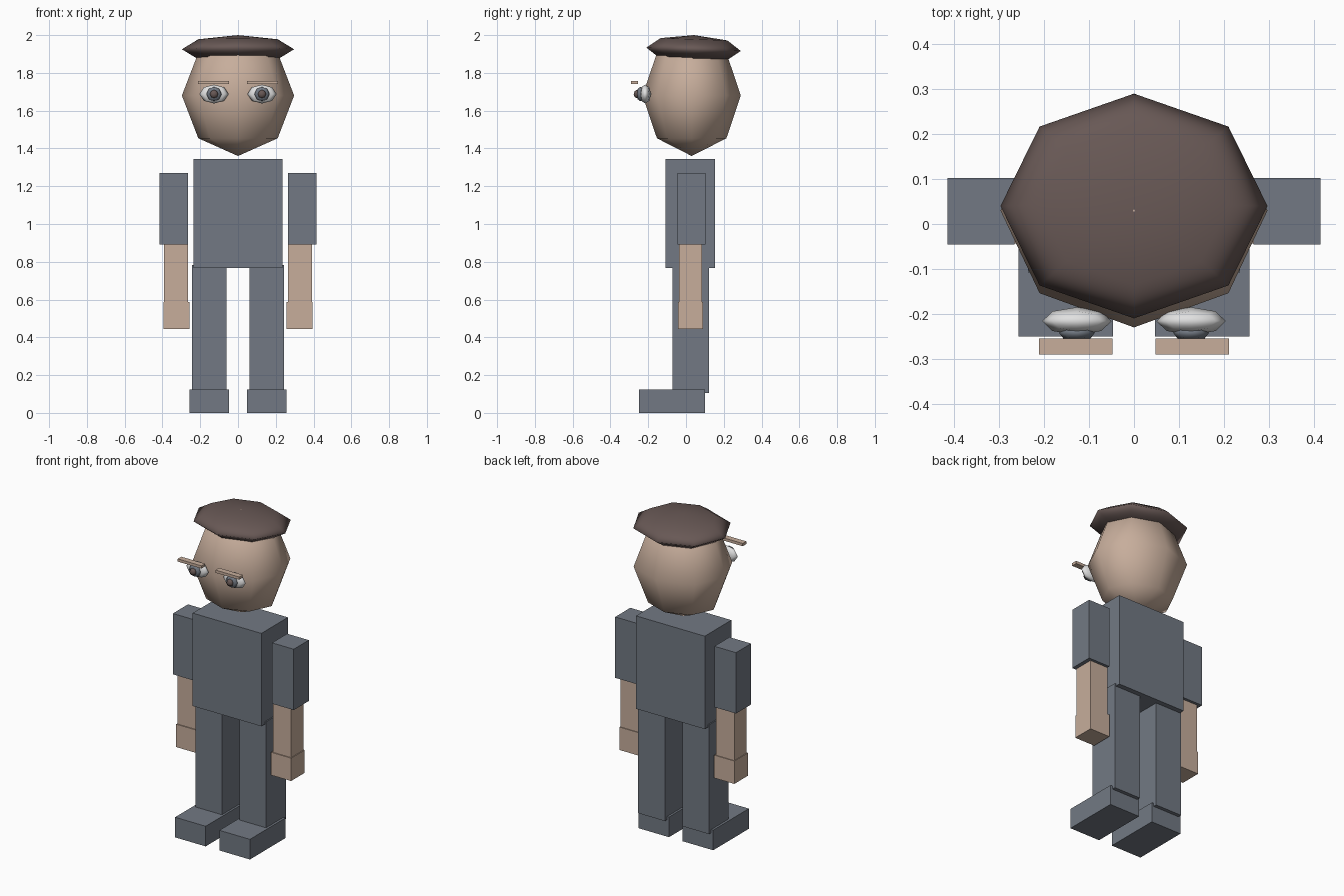
import bpy
import math

default = bpy.data.objects.get("Cube")
if default:
    bpy.data.objects.remove(default, do_unlink=True)


def material(name, rgb):
    mat = bpy.data.materials.new(name)
    mat.use_nodes = True
    mat.diffuse_color = (*rgb, 1)
    mat.node_tree.nodes["Principled BSDF"].inputs["Base Color"].default_value = (*rgb, 1)
    return mat


slate = material("slate cloth", (0.168, 0.191, 0.227))
skin = material("skin", (0.57, 0.42, 0.33))
brown = material("dark brown", (0.138, 0.098, 0.091))
white = material("eye white", (0.75, 0.75, 0.75))


def box(name, x, y, z, mat):
    """Box from (low, high) extents on each axis."""
    spans = (x, y, z)
    bpy.ops.mesh.primitive_cube_add(size=1, location=[(a + b) / 2 for a, b in spans])
    ob = bpy.context.object
    ob.name = name
    ob.scale = [b - a for a, b in spans]
    ob.data.materials.append(mat)


def ball(name, centre, radii, mat, tilt=0):
    """Coarse smooth-shaded ellipsoid."""
    bpy.ops.mesh.primitive_uv_sphere_add(segments=8, ring_count=4, radius=1, location=centre)
    ob = bpy.context.object
    ob.name = name
    ob.scale = radii
    ob.rotation_euler.x = math.radians(tilt)
    ob.data.materials.append(mat)
    bpy.ops.object.shade_smooth()


# Head, cap and torso
ball("head", (0, 0.03, 1.68), (0.297, 0.26, 0.32), skin)
ball("cap", (0, 0.04, 1.925), (0.297, 0.25, 0.075), brown, tilt=-2)
box("torso", (-0.236, 0.236), (-0.108, 0.153), (0.767, 1.344), slate)

# Paired parts
for side, s in (("left", 1), ("right", -1)):
    def limb(name, inner, outer, y, z, mat):
        box(f"{side}_{name}", sorted((s * inner, s * outer)), y, z, mat)

    limb("sleeve", 0.266, 0.415, (-0.046, 0.102), (0.892, 1.27), slate)
    limb("forearm", 0.266, 0.391, (-0.037, 0.085), (0.56, 0.92), skin)
    limb("hand", 0.257, 0.395, (-0.043, 0.09), (0.445, 0.587), skin)
    limb("leg", 0.060, 0.243, (-0.072, 0.122), (0.105, 0.783), slate)
    limb("shoe", 0.047, 0.257, (-0.25, 0.1), (0, 0.125), slate)
    limb("eyebrow", 0.048, 0.211, (-0.29, -0.255), (1.74, 1.757), skin)

    ball(f"{side}_eye", (s * 0.127, -0.216, 1.688), (0.077, 0.031, 0.05), white)
    ball(f"{side}_iris", (s * 0.127, -0.242, 1.688), (0.04, 0.021, 0.038), slate)
    ball(f"{side}_pupil", (s * 0.127, -0.26, 1.688), (0.022, 0.017, 0.022), brown)
